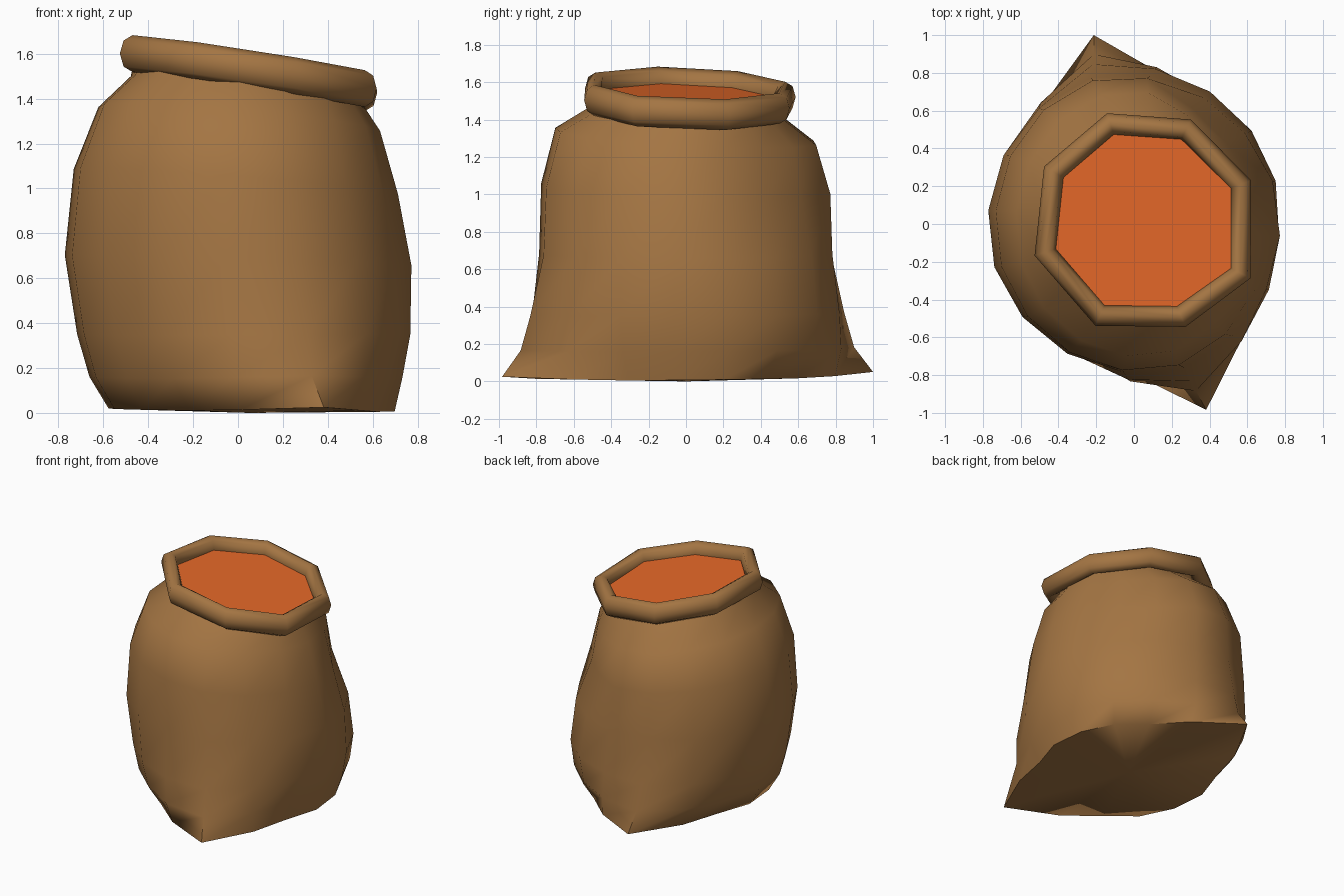
import bpy, bmesh, math

if "Cube" in bpy.data.objects:
    bpy.data.objects.remove(bpy.data.objects["Cube"])


def material(name, rgb):
    m = bpy.data.materials.new(name)
    m.diffuse_color = (*rgb, 1)
    m.use_nodes = True
    m.node_tree.nodes["Principled BSDF"].inputs["Base Color"].default_value = m.diffuse_color
    return m


BURLAP = material("brown burlap", (0.37, 0.178, 0.056))
SPICE = material("orange contents", (0.80, 0.142, 0.022))


def loft(name, rings, mat, closed=False, cap=None):
    """Skin equal-sized rings of points; cap is a centre point closing the first ring."""
    bm = bmesh.new()
    vs = [[bm.verts.new(p) for p in ring] for ring in rings]
    n = len(vs[0])
    pairs = list(zip(vs, vs[1:])) + ([(vs[-1], vs[0])] if closed else [])
    for a, b in pairs:
        for i in range(n):
            j = (i + 1) % n
            bm.faces.new((a[i], a[j], b[j], b[i]))
    if cap:
        c = bm.verts.new(cap)
        for i in range(n):
            bm.faces.new((c, vs[0][(i + 1) % n], vs[0][i]))
    bmesh.ops.recalc_face_normals(bm, faces=bm.faces[:])
    me = bpy.data.meshes.new(name)
    bm.to_mesh(me)
    bm.free()
    me.materials.append(mat)
    ob = bpy.data.objects.new(name, me)
    bpy.context.collection.objects.link(ob)
    return ob


def smooth(ob, degrees):
    bpy.ops.object.select_all(action='DESELECT')
    ob.select_set(True)
    bpy.context.view_layer.objects.active = ob
    bpy.ops.object.shade_smooth_by_angle(angle=math.radians(degrees))


# Sack body: leaning rings with two pulled-out bottom corners and a sagging side
FRONT, BACK, HALF = -71, 106, 8
SAG_WEIGHT = {4: 0.5, 5: 1.0, 6: 0.8}
# z, centre x, radius x, radius y, lean in x, lean in y,
# corner pull, share of the pull one and two steps from the corner, sag
LEVELS = [
    (0.014, 0.06, 0.64, 0.69, -0.01, 0.01, 0.35, 0.32, -0.04, 0.0),
    (0.16, 0.035, 0.70, 0.735, 0.00, 0.01, 0.20, 0.50, 0.06, 0.03),
    (0.35, 0.025, 0.745, 0.745, 0.00, 0.01, 0.135, 0.60, 0.20, 0.03),
    (0.68, 0.00, 0.775, 0.76, -0.03, 0.00, 0.045, 0.60, 0.20, -0.01),
    (1.03, -0.01, 0.725, 0.755, -0.08, -0.03, 0.035, 0.60, 0.20, -0.08),
    (1.31, 0.005, 0.63, 0.69, -0.09, -0.06, 0.02, 0.50, 0.10, -0.05),
    (1.44, 0.04, 0.52, 0.52, -0.13, -0.05, 0.0, 0.0, 0.0, 0.0),
    (1.52, 0.04, 0.50, 0.48, -0.155, -0.04, 0.0, 0.0, 0.0, 0.0),
]
angles = [FRONT + (BACK - FRONT) * i / HALF for i in range(HALF)]
angles += [BACK + (360 + FRONT - BACK) * i / HALF for i in range(HALF)]
body_rings = []
for z, cx, rx, ry, lean_x, lean_y, pull, near, far, sag in LEVELS:
    ring = []
    for i, deg in enumerate(angles):
        d = min(i % HALF, HALF - i % HALF)
        t = pull * (1, near, far, 0, 0)[d]
        r = t + sag * SAG_WEIGHT.get(i, 0)
        c, s = math.cos(math.radians(deg)), math.sin(math.radians(deg))
        x, y = cx + (rx + r) * c, (ry + r) * s
        ring.append((x, y, z + lean_x * x + lean_y * y + 0.07 * max(t, 0)))
    body_rings.append(ring)
smooth(loft("sack_body", body_rings, BURLAP, cap=(0.05, 0, 0)), 68)

# Rolled rim: oval tube along a slanted uneven octagon
PATH = [(-0.125, 0.53), (0.275, 0.50), (0.565, 0.21), (0.565, -0.26),
        (0.25, -0.49), (-0.18, -0.485), (-0.47, -0.15), (-0.425, 0.275)]
CX, CY = 0.04, 0.01


def rim_z(x, y):
    return 1.522 - 0.155 * x - 0.04 * y


rim_rings = []
for x, y in PATH:
    r = math.hypot(x - CX, y - CY)
    ux, uy = (x - CX) / r, (y - CY) / r
    ring = []
    for k in range(8):
        a = math.radians(45 * k)
        o = 0.059 * math.cos(a)
        ring.append((x + ux * o, y + uy * o, rim_z(x, y) + 0.082 * math.sin(a)))
    rim_rings.append(ring)
smooth(loft("rolled_rim", rim_rings, BURLAP, closed=True), 75)

# Contents: flat slanted surface inside the rim, facing up
fill = [(x, y, rim_z(x, y)) for x, y in PATH]
contents = loft("sack_contents", [fill], SPICE, cap=(CX, CY, rim_z(CX, CY)))
if contents.data.polygons[0].normal.z < 0:
    contents.data.flip_normals()
